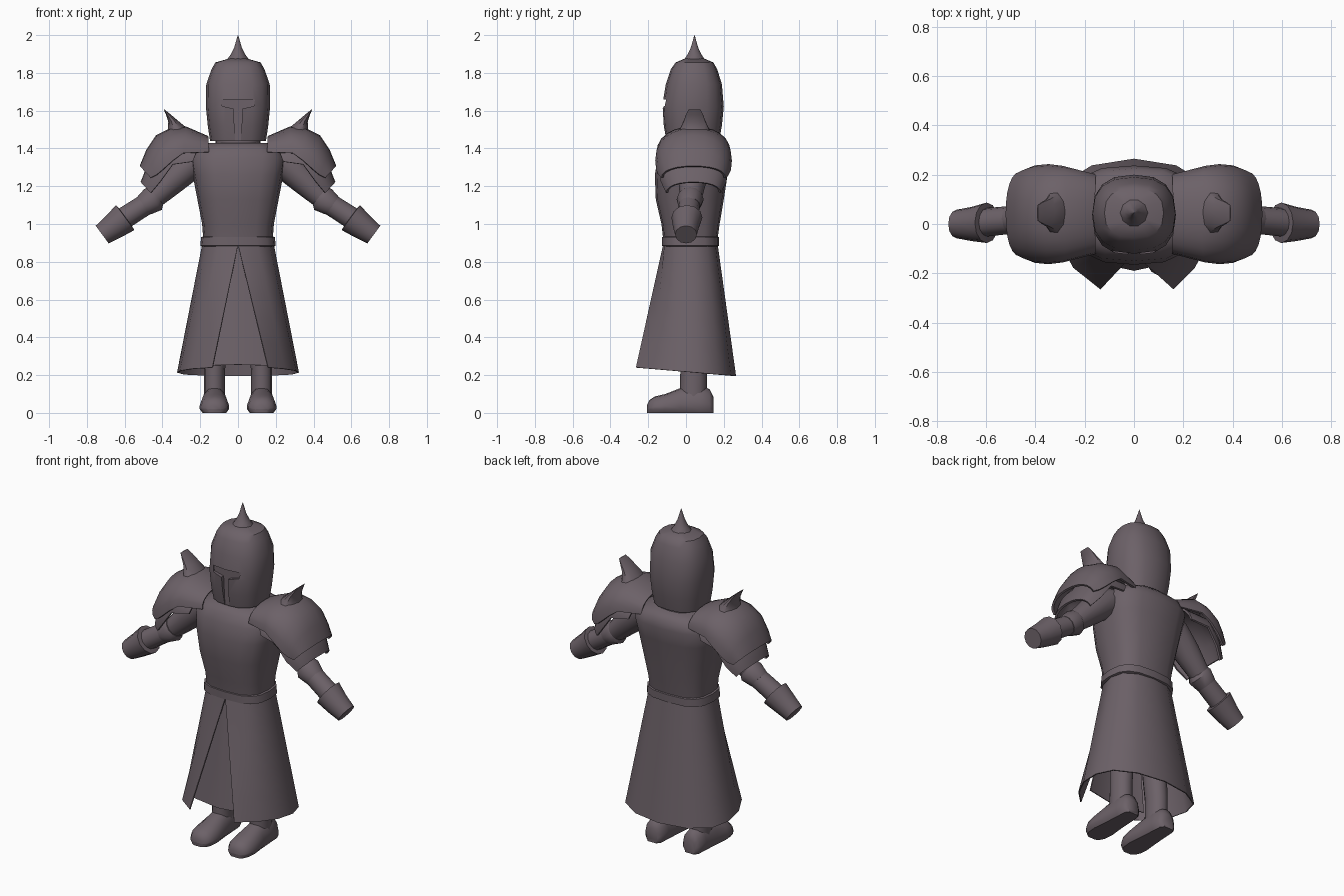
import bpy, bmesh, math
from mathutils import Vector

if "Cube" in bpy.data.objects:
    bpy.data.objects.remove(bpy.data.objects["Cube"])

steel = bpy.data.materials.new("dark mauve steel")
steel.diffuse_color = (0.15, 0.12, 0.138, 1)
steel.use_nodes = True
steel.node_tree.nodes["Principled BSDF"].inputs["Base Color"].default_value = steel.diffuse_color


def finish(obj, angle=48):
    """Apply modifiers, then smooth shade with sharp creases."""
    bpy.context.view_layer.objects.active = obj
    for m in list(obj.modifiers):
        bpy.ops.object.modifier_apply(modifier=m.name)
    obj.data.shade_smooth()
    obj.data.set_sharp_from_angle(angle=math.radians(angle))


def loft(name, rows, closed=True, cap=True, mirror=False, thick=0, done=True):
    """Skin a list of equal-length point rows."""
    bm = bmesh.new()
    vs = [[bm.verts.new(p) for p in r] for r in rows]
    n = len(rows[0])
    for a, b in zip(vs, vs[1:]):
        for i in range(n if closed else n - 1):
            j = (i + 1) % n
            bm.faces.new((a[i], a[j], b[j], b[i]))
    if closed and cap:
        bm.faces.new(vs[0])
        bm.faces.new(vs[-1])
    bmesh.ops.remove_doubles(bm, verts=bm.verts, dist=1e-4)
    bmesh.ops.recalc_face_normals(bm, faces=bm.faces)
    me = bpy.data.meshes.new(name)
    bm.to_mesh(me)
    bm.free()
    me.materials.append(steel)
    obj = bpy.data.objects.new(name, me)
    bpy.context.collection.objects.link(obj)
    if thick:
        s = obj.modifiers.new("thickness", "SOLIDIFY")
        s.thickness, s.offset = thick, 0
    if mirror:
        obj.modifiers.new("mirror", "MIRROR").use_axis[0] = True
    if done:
        finish(obj)
    return obj


def spow(v, p):
    return math.copysign(abs(v) ** p, v)


def ring(z, hx, yf, yb, x=0, n=16, p=0.8):
    """Rounded-box cross-section at height z."""
    out = []
    for i in range(n):
        a = 2 * math.pi * i / n
        out.append((x + hx * spow(math.cos(a), p),
                    (yf + yb) / 2 + (yb - yf) / 2 * spow(math.sin(a), p), z))
    return out


def tube(name, pts, n=12):
    """Limb along (x, y, z, radius) stations, mirrored."""
    axis = (Vector(pts[-1][:3]) - Vector(pts[0][:3])).normalized()
    up = axis.cross(Vector((0, 1, 0))).normalized()
    rows = []
    for x, y, z, r in pts:
        rows.append([Vector((x, y, z)) + r * (math.cos(a) * up + math.sin(a) * Vector((0, 1, 0)))
                     for a in [2 * math.pi * i / n for i in range(n)]])
    return loft(name, rows, mirror=True)


def arch(top, bottom, hw, yc=0.04, n=12):
    """Half-hoop section of a shoulder plate."""
    row = []
    for i in range(n + 1):
        a = math.pi * i / n
        s = max(math.sin(a), 0) ** 0.9
        row.append((bottom[0] + (top[0] - bottom[0]) * s,
                    yc + hw * spow(math.cos(a), 0.9),
                    bottom[1] + (top[1] - bottom[1]) * s))
    return row


# Helmet with T-shaped visor groove
helmet = loft("helmet", [ring(*r) for r in [
    (1.44, .148, -.105, .175), (1.52, .16, -.12, .19), (1.62, .17, -.127, .2),
    (1.74, .168, -.107, .19), (1.82, .14, -.08, .165), (1.855, .12, -.055, .145),
    (1.875, .05, -.008, .098)]], done=False)
t_shape = [(.014, 1.42), (.024, 1.61), (.085, 1.625), (.09, 1.66)]
t_shape += [(-x, z) for x, z in reversed(t_shape)]
cutter = loft("visor_cutter", [[(x, y, z) for x, z in t_shape] for y in (-.3, -.102)], done=False)
cutter.hide_render = True
cut = helmet.modifiers.new("visor", "BOOLEAN")
cut.object, cut.solver = cutter, "EXACT"
finish(helmet, 38)
bpy.data.objects.remove(cutter)
loft("helmet_spike", [ring(*r, n=10, p=1) for r in [
    (1.855, .07, -.025, .115), (1.895, .04, .005, .085), (1.935, .02, .025, .065),
    (2.0, .001, .044, .046)]])

# Neck, torso and belt
loft("neck", [ring(*r) for r in [(1.36, .12, -.09, .17), (1.46, .12, -.085, .16)]])
loft("torso", [ring(*r, p=.7) for r in [
    (.87, .18, -.115, .16), (1.0, .19, -.13, .178), (1.13, .215, -.16, .2),
    (1.26, .24, -.165, .22), (1.35, .255, -.15, .237), (1.4, .225, -.125, .225),
    (1.43, .155, -.095, .195)]])
loft("belt", [ring(*r, p=.7) for r in [
    (.88, .187, -.115, .165), (.885, .2, -.128, .175), (.93, .195, -.128, .175),
    (.935, .18, -.115, .165)]])

# Long coat skirt, slit open at the front
waist = [(0, -.118), (.1, -.112), (.165, -.06), (.187, .03), (.168, .11), (.1, .153), (0, .165)]
hem = [(.158, -.263), (.245, -.175), (.305, -.06), (.32, .06), (.285, .165), (.17, .235), (0, .262)]


def skirt_row(t):
    half = []
    for (wx, wy), (hx, hy) in zip(waist, hem):
        hz = .24 - .045 * (hy + .263) / .525
        half.append((wx + (hx - wx) * t, wy + (hy - wy) * t, .89 + (hz - .89) * t))
    left = [(-x * (.85 if i == 0 else 1), y, z) for i, (x, y, z) in enumerate(half[:-1])]
    return half + left[::-1]


loft("skirt", [skirt_row(t / 5) for t in range(6)], closed=False, thick=.006)
# Front cloth panel seen through the slit
loft("front_panel", [[(-.08, -.08, .89), (0, -.108, .89), (.08, -.08, .89)],
                     [(-.19, -.145, .25), (0, -.187, .255), (.19, -.145, .25)]],
     closed=False, thick=.006)

# Legs and boots
loft("leg", [ring(*r, n=12, p=.95) for r in [
    (.05, .056, -.035, .11, .125), (.22, .056, -.03, .11, .125),
    (.5, .065, -.045, .11, .11), (.86, .07, -.06, .11, .085)]], mirror=True)


def boot_row(y, hw, top):
    return [(.125 + hw * c, y, z) for c, z in
            [(-.8, 0), (-1, .02), (-1, top * .4), (-.85, top * .75), (-.45, top), (0, top * 1.05),
             (.45, top), (.85, top * .75), (1, top * .4), (1, .02), (.8, 0)]]


loft("boot", [boot_row(*r) for r in [
    (-.207, .03, .04), (-.193, .055, .065), (-.165, .072, .083), (-.11, .078, .095),
    (-.03, .068, .125), (.07, .06, .14), (.125, .056, .12), (.145, .035, .08)]], mirror=True)

# Arms, elbow guards and gauntlets
tube("upper_arm", [(.18, .04, 1.345, .085), (.25, .04, 1.32, .085),
                   (.35, .035, 1.23, .075), (.46, .025, 1.125, .056)])
tube("elbow_guard", [(.435, .022, 1.15, .06), (.45, .022, 1.13, .072), (.5, .018, 1.095, .058)])
tube("forearm", [(.44, .022, 1.135, .056), (.62, .005, 1.02, .058)])
tube("gauntlet", [(.595, .005, 1.035, .06), (.597, .005, 1.034, .082),
                  (.66, 0, .985, .069), (.719, 0, .944, .058)])

# Two-layer shoulder plates with a blade-like horn
loft("shoulder_plate", [arch(*r) for r in [
    ((.16, 1.46), (.155, 1.38), .155), ((.275, 1.51), (.29, 1.375), .19),
    ((.36, 1.5), (.345, 1.335), .197), ((.43, 1.465), (.40, 1.285), .192),
    ((.48, 1.39), (.43, 1.26), .18), ((.515, 1.305), (.46, 1.245), .165)]],
    closed=False, mirror=True, thick=.012)
loft("under_shoulder_plate", [arch(*r) for r in [
    ((.2, 1.43), (.24, 1.33), .16), ((.38, 1.42), (.345, 1.315), .175),
    ((.475, 1.31), (.41, 1.225), .168), ((.51, 1.22), (.46, 1.165), .14)]],
    closed=False, mirror=True, thick=.012)


def horn_row(x, z, w, d):
    return [(x + w * math.cos(a), .045 + d * math.sin(a), z - .2 * w * math.cos(a))
            for a in [math.pi * i / 5 for i in range(10)]]


loft("shoulder_horn", [horn_row(*r) for r in [
    (.325, 1.46, .07, .105), (.325, 1.505, .047, .08), (.345, 1.545, .024, .06),
    (.37, 1.58, .011, .047), (.391, 1.606, .002, .033)]], mirror=True)
